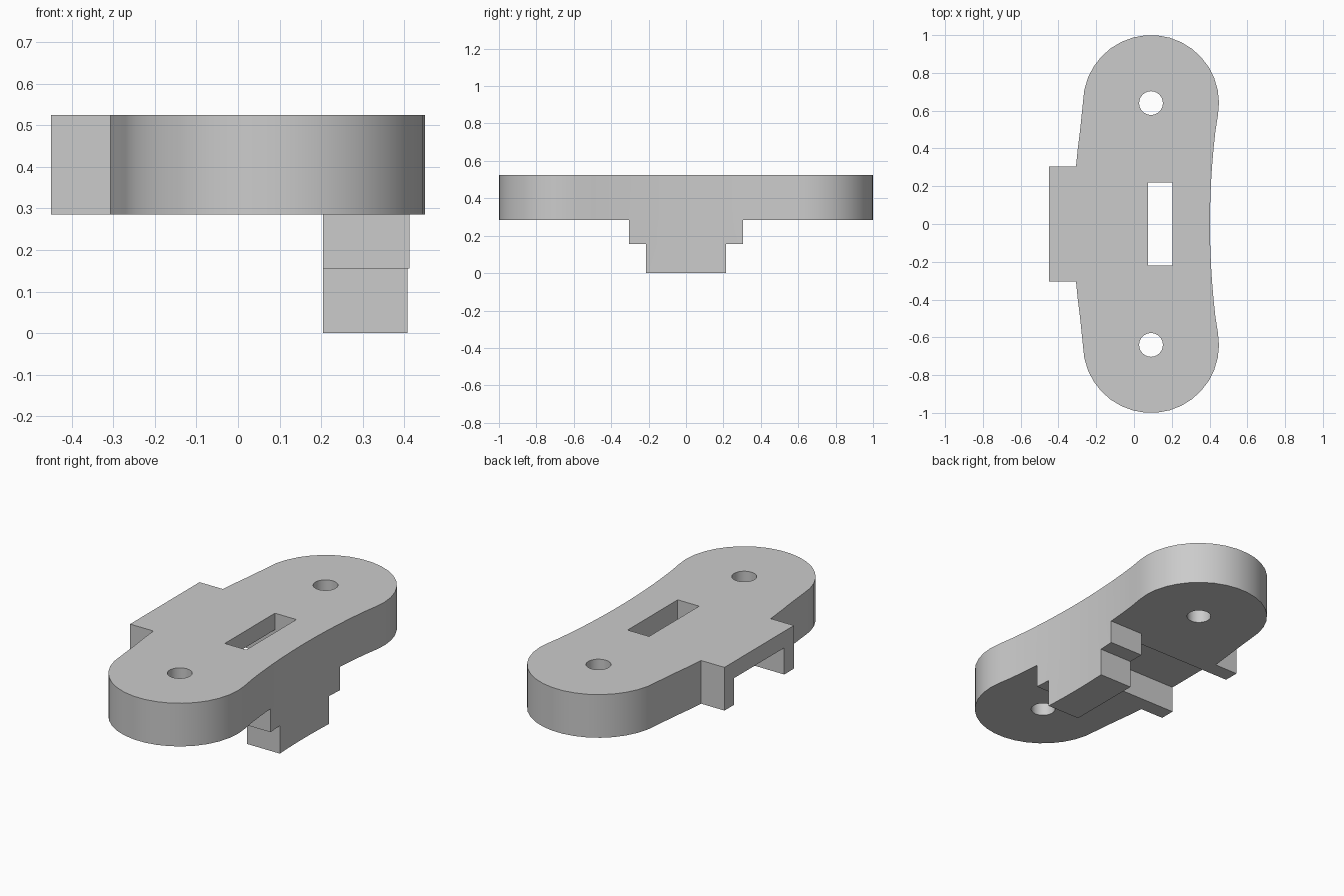
import bpy, bmesh
from math import sin, cos, pi, radians

cube = bpy.data.objects.get("Cube")
if cube:
    bpy.data.objects.remove(cube, do_unlink=True)

grey = bpy.data.materials.new("plain grey")
grey.use_nodes = True
colour = (0.6, 0.6, 0.6, 1)
grey.diffuse_color = colour
grey.node_tree.nodes["Principled BSDF"].inputs["Base Color"].default_value = colour

BOTTOM, TOP, CEILING, STEP = 0.285, 0.525, 0.433, 0.155
HOLE_X, HOLE_Y, END_R = 0.09, 0.64, 0.36
SLOT_Y, FOOT_Y, TAB_Y = 0.22, 0.215, 0.305
INNER_X = 0.205


def prism(name, points, z0, z1):
    """Extrude a counter-clockwise outline from z0 to z1."""
    bm = bmesh.new()
    base = bm.faces.new([bm.verts.new((x, y, z0)) for x, y in points])
    top = bmesh.ops.extrude_face_region(bm, geom=[base])["geom"]
    for v in top:
        if isinstance(v, bmesh.types.BMVert):
            v.co.z = z1
    bmesh.ops.recalc_face_normals(bm, faces=bm.faces[:])
    mesh = bpy.data.meshes.new(name)
    bm.to_mesh(mesh)
    bm.free()
    mesh.materials.append(grey)
    ob = bpy.data.objects.new(name, mesh)
    bpy.context.collection.objects.link(ob)
    return ob


def rect(x0, x1, y):
    return [(x0, -y), (x1, -y), (x1, y), (x0, y)]


def circle(cx, cy, r, n):
    return [(cx + r * cos(2 * pi * i / n), cy + r * sin(2 * pi * i / n)) for i in range(n)]


def combine(target, other, operation):
    mod = target.modifiers.new("combine", "BOOLEAN")
    mod.operation, mod.solver, mod.object = operation, "EXACT", other
    bpy.context.view_layer.objects.active = target
    bpy.ops.object.modifier_apply(modifier=mod.name)
    bpy.data.objects.remove(other, do_unlink=True)


def waist(y):
    """The hollow long edge on the +x side."""
    return (0.402 + 0.12 * y * y, y)


# Plate outline: hollow edge, rounded ends, bulging edge with square tab
steps = [0.1, FOOT_Y, TAB_Y, 0.4, 0.49]
half = [waist(y) for y in steps]
for i in range(19):
    a = radians(-10 + 10.5 * i)
    half.append((HOLE_X + END_R * cos(a), HOLE_Y + END_R * sin(a)))
half += [(-0.32 + 0.14 * y * y, y) for y in (0.5, 0.4, TAB_Y)]
half.append((-0.45, TAB_Y))
outline = [waist(0)] + half + [(x, -y) for x, y in reversed(half)]
bracket = prism("bracket", outline, BOTTOM, TOP)

# Stepped foot flush with the hollow edge
for y_end, z0, z1 in ((TAB_Y, STEP, BOTTOM), (FOOT_Y, 0, STEP)):
    ys = [y for y in steps if y <= y_end]
    edge = [waist(y) for y in [-y for y in reversed(ys)] + [0] + ys]
    foot = prism("foot", [(INNER_X, -y_end)] + edge + [(INNER_X, y_end)], z0, z1)
    combine(bracket, foot, "UNION")

# Channel under the tab, slot through its ceiling, and two screw holes
combine(bracket, prism("channel", rect(-0.6, INNER_X, SLOT_Y), 0.2, CEILING), "DIFFERENCE")
combine(bracket, prism("slot", rect(0.073, INNER_X, SLOT_Y), 0.4, 0.6), "DIFFERENCE")
for side in (-1, 1):
    hole = prism("hole", circle(HOLE_X, side * HOLE_Y, 0.063, 24), 0.2, 0.6)
    combine(bracket, hole, "DIFFERENCE")

bpy.ops.object.select_all(action="DESELECT")
bracket.select_set(True)
bpy.context.view_layer.objects.active = bracket
bpy.ops.object.shade_smooth_by_angle(angle=radians(30))
